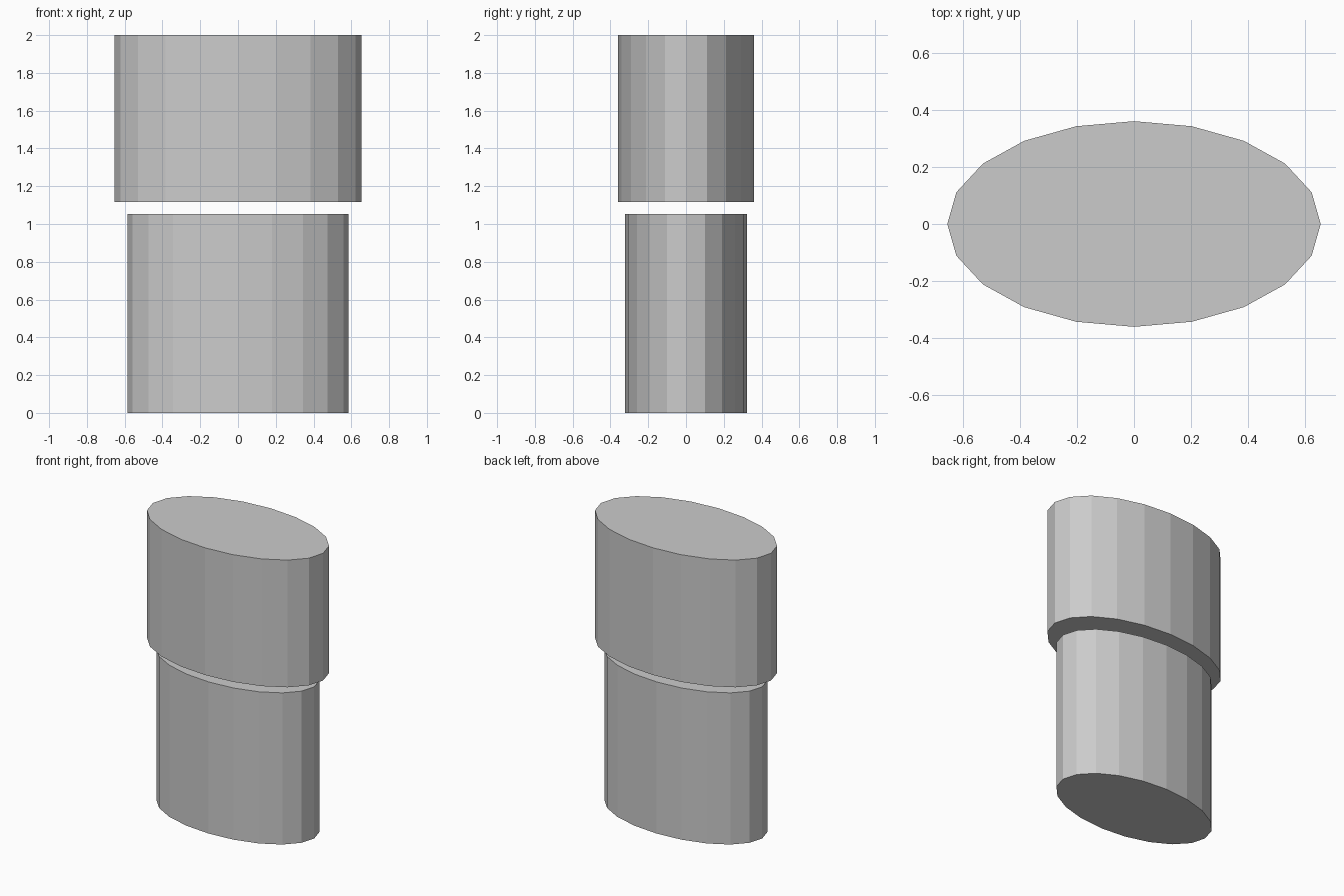
import bpy

if "Cube" in bpy.data.objects:
    bpy.data.objects.remove(bpy.data.objects["Cube"])

grey = bpy.data.materials.new("light grey")
grey.diffuse_color = (0.6, 0.6, 0.6, 1)
grey.use_nodes = True
grey.node_tree.nodes["Principled BSDF"].inputs["Base Color"].default_value = grey.diffuse_color


def oval_block(name, rx, ry, z0, z1):
    """Flat-sided oval prism with 20 sides."""
    bpy.ops.mesh.primitive_cylinder_add(
        vertices=20, radius=1, depth=1, location=(0, 0, (z0 + z1) / 2))
    ob = bpy.context.object
    ob.name = name
    ob.scale = (rx, ry, z1 - z0)
    bpy.ops.object.transform_apply(location=False, rotation=False, scale=True)
    ob.data.materials.append(grey)
    return ob


# Narrower lower body and the wider cap floating just above it
oval_block("lower_body", 0.586, 0.322, 0.0, 1.054)
oval_block("upper_cap", 0.654, 0.36, 1.116, 2.0)
